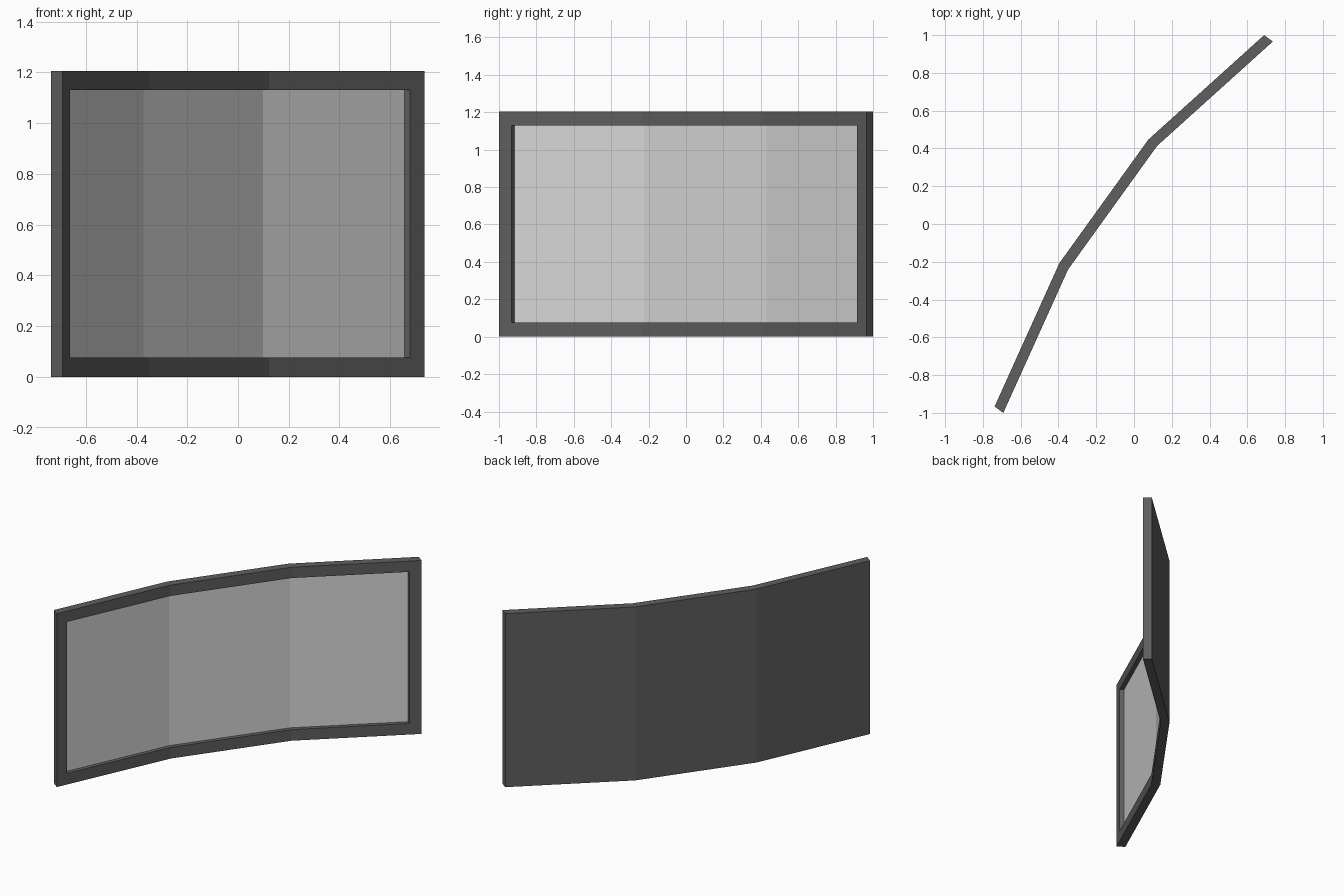
import bpy
import bmesh
from mathutils import Vector

if "Cube" in bpy.data.objects:
    bpy.data.objects.remove(bpy.data.objects["Cube"], do_unlink=True)

# Plan of the front face: ends, opening edges and two bends
front = [Vector(p) for p in ((-0.692, -1.0), (-0.349, -0.241), (0.122, 0.413), (0.735, 0.966))]
path = [front[0], front[0].lerp(front[1], 0.0875), front[1],
        front[2], front[2].lerp(front[3], 0.908), front[3]]
levels = [0, 0.077, 1.13, 1.205]
depth = Vector((0.046, -0.034, 0))   # from the back face to the front face


def material(name, value):
    mat = bpy.data.materials.new(name)
    mat.use_nodes = True
    colour = (value, value, value, 1)
    mat.diffuse_color = colour
    mat.node_tree.nodes["Principled BSDF"].inputs["Base Color"].default_value = colour
    return mat


def sheet(bm, points, heights, offset):
    """Folded sheet following the plan, facing the front."""
    cols = [[bm.verts.new(Vector((p.x, p.y, z)) + offset) for z in heights] for p in points]
    return [[bm.faces.new((a[j], b[j], b[j + 1], a[j + 1])) for j in range(len(heights) - 1)]
            for a, b in zip(cols, cols[1:])]


def finish(name, bm, mat):
    mesh = bpy.data.meshes.new(name)
    bm.to_mesh(mesh)
    bm.free()
    mesh.materials.append(mat)
    obj = bpy.data.objects.new(name, mesh)
    bpy.context.collection.objects.link(obj)


# Housing: folded slab with a recessed opening in its front
bm = bmesh.new()
front_faces = sheet(bm, path, levels, Vector())
back_faces = sheet(bm, path, levels, -depth)
for col in back_faces:
    for face in col:
        face.normal_flip()
rim = [e for e in bm.edges if e.is_boundary]
bmesh.ops.bridge_loops(bm, edges=rim)
opening = [col[1] for col in front_faces[1:-1]]
floor = bmesh.ops.extrude_face_region(bm, geom=opening)["geom"]
bmesh.ops.translate(bm, vec=-depth / 2, verts=[v for v in floor if isinstance(v, bmesh.types.BMVert)])
bmesh.ops.delete(bm, geom=[f for f in opening if f.is_valid], context="FACES_ONLY")
bmesh.ops.recalc_face_normals(bm, faces=bm.faces)
bmesh.ops.delete(bm, geom=[f for f in floor if isinstance(f, bmesh.types.BMFace)], context="FACES_ONLY")
finish("housing", bm, material("charcoal plastic", 0.115))

# Screen: folded sheet filling the floor of the opening
bm = bmesh.new()
sheet(bm, path[1:-1], levels[1:3], -depth / 2)
finish("screen", bm, material("light grey screen", 0.7))
